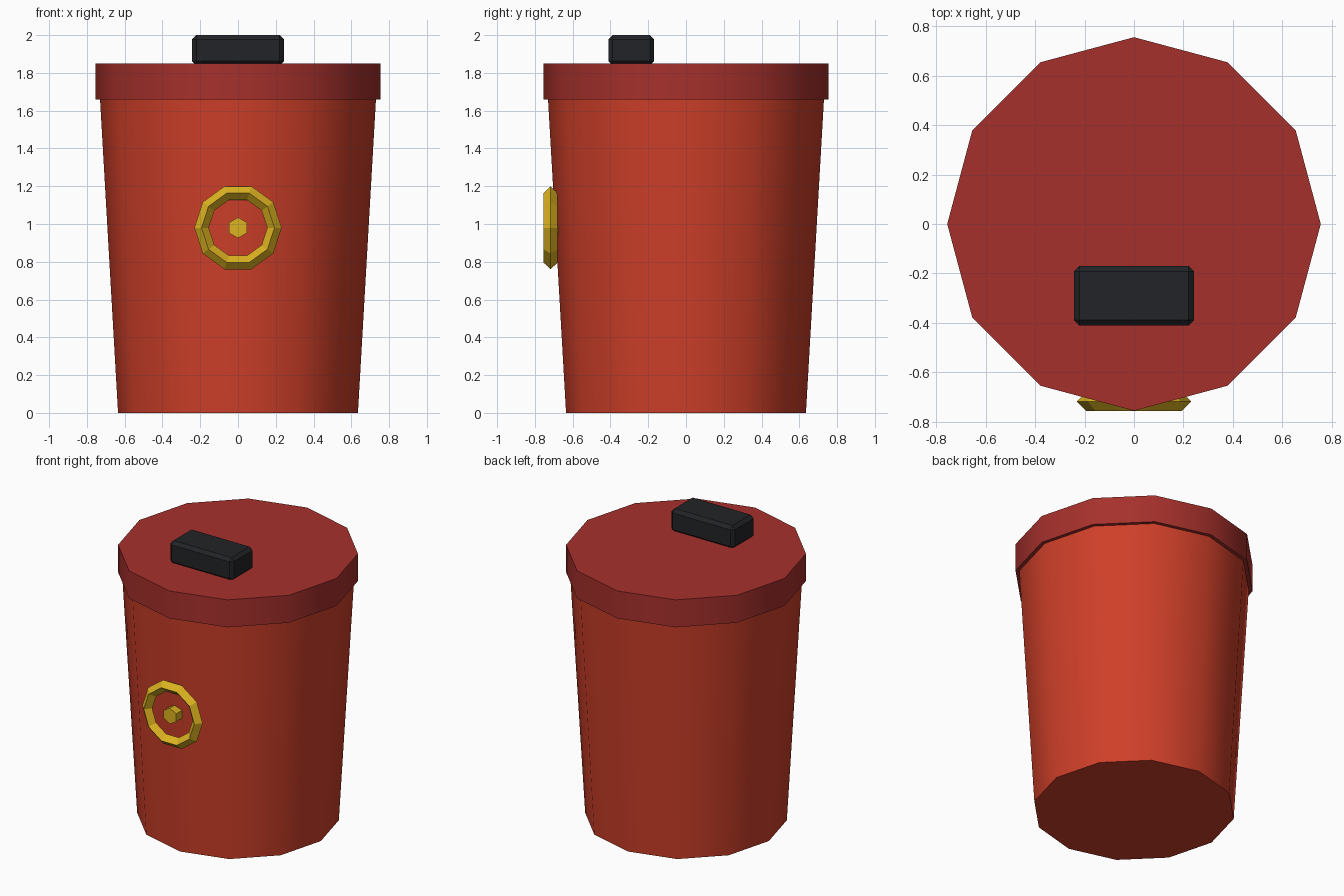
import bpy
from math import pi, radians

if "Cube" in bpy.data.objects:
    bpy.data.objects.remove(bpy.data.objects["Cube"])


def material(name, rgb):
    m = bpy.data.materials.new(name)
    m.diffuse_color = (*rgb, 1)
    m.use_nodes = True
    m.node_tree.nodes["Principled BSDF"].inputs["Base Color"].default_value = m.diffuse_color
    return m


RED = material("red", (0.62, 0.05, 0.022))
DARK_RED = material("dark_red", (0.38, 0.03, 0.025))
GOLD = material("gold", (0.72, 0.45, 0.015))
BLACK = material("black", (0.016, 0.017, 0.02))


def finish(name, mat, smooth=False):
    ob = bpy.context.object
    ob.name = name
    ob.data.materials.append(mat)
    if smooth:
        bpy.ops.object.shade_smooth_by_angle(angle=radians(40))
    return ob


def drum(name, mat, r_bottom, r_top, z0, z1):
    bpy.ops.mesh.primitive_cone_add(vertices=12, radius1=r_bottom, radius2=r_top,
                                    depth=z1 - z0, location=(0, 0, (z0 + z1) / 2))
    return finish(name, mat, True)


# Tapered bucket and overhanging lid
drum("body", RED, 0.635, 0.731, 0, 1.67)
drum("lid", DARK_RED, 0.755, 0.755, 1.66, 1.85)

# Chamfered handle block on the lid
bpy.ops.mesh.primitive_cube_add(size=1, location=(0, -0.29, 1.92))
bpy.context.object.scale = (0.486, 0.242, 0.16)
bpy.ops.object.transform_apply(location=False, rotation=False, scale=True)
handle = finish("handle", BLACK)
bevel = handle.modifiers.new("bevel", "BEVEL")
bevel.width = 0.022
bevel.segments = 1

# Round emblem on the front: faceted ring with a hexagonal stud
bpy.ops.mesh.primitive_torus_add(major_segments=10, minor_segments=4,
                                 major_radius=0.193, minor_radius=0.038,
                                 location=(0, -0.717, 0.98), rotation=(pi / 2, 0, 0))
finish("badge_ring", GOLD)
bpy.ops.mesh.primitive_cylinder_add(vertices=6, radius=0.055, depth=0.07,
                                    location=(0, -0.71, 0.98), rotation=(pi / 2, 0, 0))
finish("badge_stud", GOLD)
